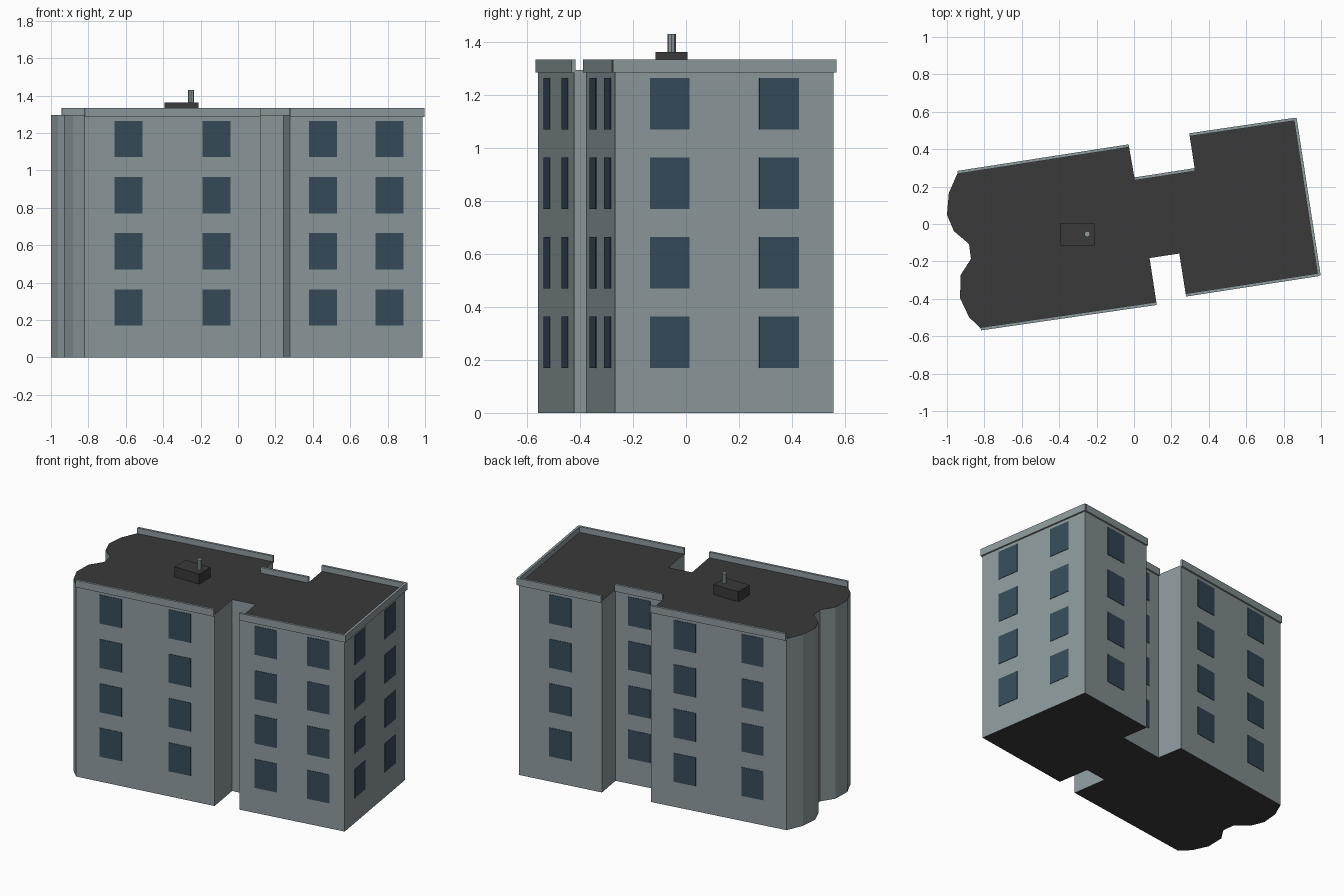
import bpy, bmesh, math
from mathutils import Vector, Matrix

if "Cube" in bpy.data.objects:
    bpy.data.objects.remove(bpy.data.objects["Cube"])


def material(name, rgb):
    m = bpy.data.materials.new(name)
    m.diffuse_color = (*rgb, 1)
    m.use_nodes = True
    m.node_tree.nodes["Principled BSDF"].inputs["Base Color"].default_value = m.diffuse_color
    return m


WALL = material("grey wall", (0.27, 0.325, 0.345))
ROOF = material("dark roof", (0.043, 0.042, 0.042))
GLASS = material("blue glass", (0.037, 0.071, 0.103))


def finish(name, bm, *mats):
    me = bpy.data.meshes.new(name)
    bm.to_mesh(me)
    bm.free()
    for m in mats:
        me.materials.append(m)
    ob = bpy.data.objects.new(name, me)
    bpy.context.collection.objects.link(ob)
    return ob


def add_box(bm, centre, size, angle=0):
    mat = (Matrix.Translation(centre) @ Matrix.Rotation(angle, 4, 'Z')
           @ Matrix.Diagonal((*size, 1)))
    bmesh.ops.create_cube(bm, size=1, matrix=mat)


ROOF_Z = 1.295

# Footprint corners, counter-clockwise from the front left
plan = [(-0.82, -0.558), (0.12, -0.422), (0.083, -0.182), (0.242, -0.158),
        (0.277, -0.377), (0.986, -0.268), (0.86, 0.557), (0.297, 0.474),
        (0.326, 0.288), (0.004, 0.238), (-0.027, 0.415), (-0.943, 0.273),
        # two rounded bays on the left end
        (-0.99, 0.165), (-1.0, 0.05), (-0.963, -0.038), (-0.882, -0.107),
        (-0.872, -0.187), (-0.927, -0.273), (-0.93, -0.396), (-0.882, -0.498)]

# Main block: walls grey, roof and underside dark
bm = bmesh.new()
base = bm.faces.new([bm.verts.new((x, y, 0)) for x, y in plan])
top = bmesh.ops.extrude_face_region(bm, geom=[base], use_keep_orig=True)
bmesh.ops.translate(bm, vec=(0, 0, ROOF_Z),
                    verts=[v for v in top["geom"] if isinstance(v, bmesh.types.BMVert)])
bmesh.ops.recalc_face_normals(bm, faces=bm.faces)
for f in bm.faces:
    f.material_index = 1 if abs(f.normal.z) > 0.5 else 0
bmesh.ops.triangulate(bm, faces=[f for f in bm.faces if len(f.verts) > 4])
finish("building_block", bm, WALL, ROOF)

# Walls with a parapet: start corner index -> window columns
columns = {0: 2, 4: 2, 5: 2, 6: 1, 8: 1, 10: 2}
parapet, windows = bmesh.new(), bmesh.new()
for i, count in columns.items():
    a, b = Vector(plan[i]), Vector(plan[i + 1])
    d = b - a
    angle = math.atan2(d.y, d.x)
    out = Vector((d.y, -d.x)).normalized()
    # parapet strip, straddling the wall face
    mid = (a + b) / 2 + out * 0.003
    ext = 0.018 if i == 5 else 0.0
    add_box(parapet, (mid.x, mid.y, 1.309), (d.length + ext, 0.016, 0.048), angle)
    # window plates on four floors
    for c in range(count):
        p = a + d * ((c + 0.5) / count)
        for floor in range(4):
            add_box(windows, (p.x, p.y, 0.267 + 0.3 * floor), (0.151, 0.006, 0.194), angle)
finish("parapet", parapet, WALL)
finish("windows", windows, GLASS)

# Roof housing
bm = bmesh.new()
add_box(bm, (-0.302, -0.055, 1.328), (0.184, 0.12, 0.07))
finish("roof_housing", bm, ROOF)

# Vent pipe
bm = bmesh.new()
bmesh.ops.create_cone(bm, cap_ends=True, segments=8, radius1=0.016, radius2=0.016,
                      depth=0.08, matrix=Matrix.Translation((-0.25, -0.054, 1.39)))
finish("vent_pipe", bm, WALL)
